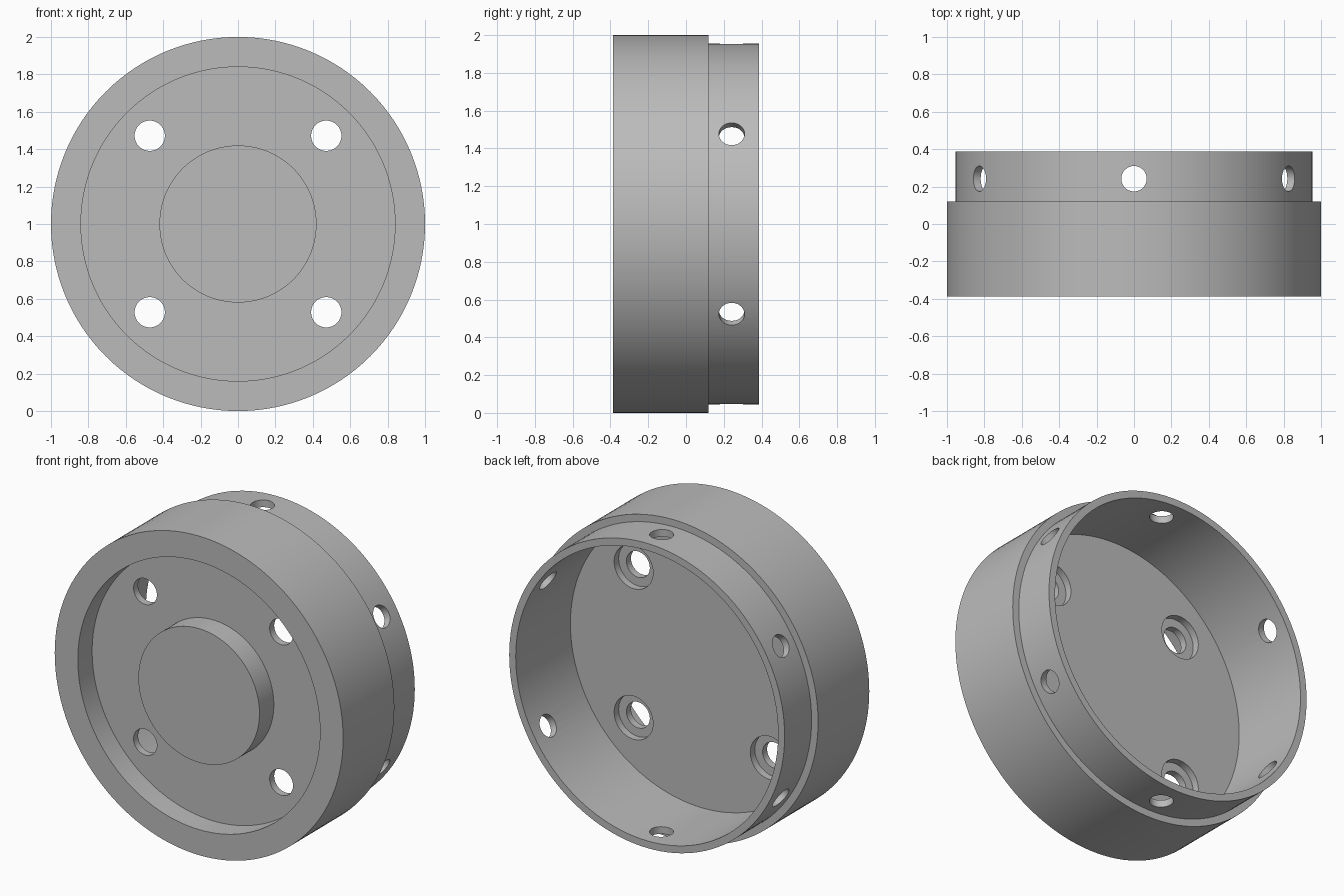
import bpy
import bmesh
import math
from mathutils import Matrix, Vector

SEGMENTS = 128
CENTRE = Vector((0, 0, 1))

default = bpy.data.objects.get("Cube")
if default:
    bpy.data.objects.remove(default, do_unlink=True)

grey = bpy.data.materials.new("plain grey")
grey.use_nodes = True
colour = (0.5, 0.5, 0.5, 1)
grey.diffuse_color = colour
grey.node_tree.nodes["Principled BSDF"].inputs["Base Color"].default_value = colour


def new_object(name, bm):
    bmesh.ops.recalc_face_normals(bm, faces=bm.faces)
    mesh = bpy.data.meshes.new(name)
    bm.to_mesh(mesh)
    bm.free()
    mesh.materials.append(grey)
    obj = bpy.data.objects.new(name, mesh)
    bpy.context.collection.objects.link(obj)
    return obj


def lathe(name, profile):
    """Turn (radius, y) points, starting and ending on the axis, around y."""
    bm = bmesh.new()
    rings = []
    for radius, y in profile:
        rings.append([bm.verts.new((radius * math.cos(a), y, 1 + radius * math.sin(a)))
                      for a in (math.tau * i / SEGMENTS for i in range(SEGMENTS))])
    for ring, following in zip(rings, rings[1:]):
        for i in range(SEGMENTS):
            j = (i + 1) % SEGMENTS
            bm.faces.new((ring[i], ring[j], following[j], following[i]))
    bm.faces.new(rings[0])
    bm.faces.new(rings[-1])
    return new_object(name, bm)


def add_drill(bm, start, end, radius):
    axis = end - start
    matrix = Matrix.Translation((start + end) / 2) @ axis.to_track_quat("Z", "Y").to_matrix().to_4x4()
    bmesh.ops.create_cone(bm, cap_ends=True, segments=48, radius1=radius, radius2=radius,
                          depth=axis.length, matrix=matrix)


def cut(target, bm):
    cutter = new_object("drill_cutter", bm)
    cutter.hide_render = True
    mod = target.modifiers.new("holes", "BOOLEAN")
    mod.operation = "DIFFERENCE"
    mod.solver = "EXACT"
    mod.object = cutter
    bpy.ops.object.select_all(action="DESELECT")
    target.select_set(True)
    bpy.context.view_layer.objects.active = target
    bpy.ops.object.modifier_apply(modifier=mod.name)
    bpy.data.objects.remove(cutter, do_unlink=True)


# Turned body: central boss, front recess, outer drum, stepped lip, rear cavity
FRONT, BACK = -0.387, 0.387
RECESS, FLOOR, STEP = -0.245, -0.155, 0.12
hub = lathe("hub_body", [
    (0.42, FRONT), (0.42, RECESS), (0.84, RECESS), (0.84, FRONT),
    (1.0, FRONT), (1.0, STEP), (0.955, STEP), (0.955, BACK),
    (0.91, BACK), (0.91, FLOOR),
])

# Four bolt holes through the web, and six radial holes through the lip
holes = bmesh.new()
bolts = [CENTRE + Vector((x, 0, z)) * 0.472 for x in (-1, 1) for z in (-1, 1)]
for p in bolts:
    add_drill(holes, p + Vector((0, -0.3, 0)), p + Vector((0, -0.1, 0)), 0.081)
for k in range(6):
    a = math.radians(30 + 60 * k)
    d = Vector((math.cos(a), 0, math.sin(a)))
    base = CENTRE + Vector((0, 0.242, 0))
    add_drill(holes, base + d * 0.8, base + d * 1.1, 0.068)
cut(hub, holes)

# Counterbores behind the bolt holes
bores = bmesh.new()
for p in bolts:
    add_drill(bores, p + Vector((0, FLOOR - 0.045, 0)), p + Vector((0, -0.1, 0)), 0.135)
cut(hub, bores)

bpy.ops.object.shade_smooth_by_angle(angle=math.radians(30))
